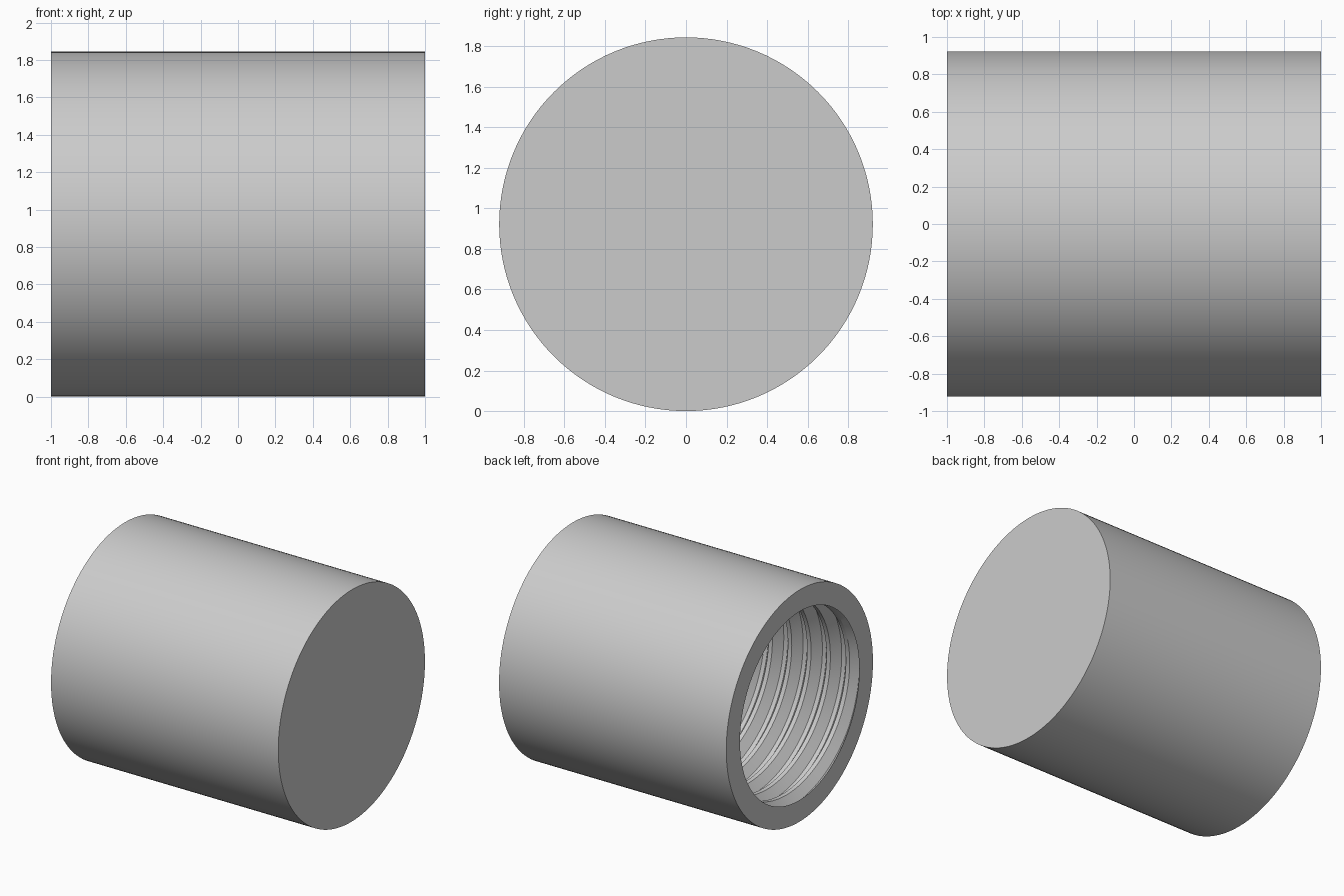
import bpy
import bmesh
from math import cos, sin, tau, radians

old = bpy.data.objects.get("Cube")
if old:
    bpy.data.objects.remove(old, do_unlink=True)

SEGMENTS = 128
RADIUS = 0.922      # outside of the sleeve
BORE = 0.75         # thread crests, and the hole at the open end
DEPTH = 0.07        # groove depth
PITCH = 0.17
OPEN, FLOOR, CLOSED = -1.0, 0.83, 1.0

grey = bpy.data.materials.new("Grey")
grey.use_nodes = True
colour = (0.6, 0.6, 0.6, 1)
grey.diffuse_color = colour
grey.node_tree.nodes["Principled BSDF"].inputs["Base Color"].default_value = colour


def sweep(bm, rows, place):
    """Skin rows of points around the x axis; place(row, turn) gives (x, radius)."""
    columns = []
    for i in range(SEGMENTS + 1):
        turn = i / SEGMENTS
        column = []
        for row in rows:
            x, r = place(row, turn)
            column.append(bm.verts.new((x, r * cos(tau * turn), RADIUS + r * sin(tau * turn))))
        columns.append(column)
    for a, b in zip(columns, columns[1:]):
        for j in range(len(rows) - 1):
            bm.faces.new((a[j], a[j + 1], b[j + 1], b[j]))


def thread(row, turn):
    """Helical groove that fades in at the mouth and out at the floor."""
    along, deep = row
    x = min(max(OPEN + PITCH * (along + turn), OPEN), FLOOR)
    fade = min(1, (x - OPEN) / 0.05, (FLOOR - x) / 0.05)
    return x, BORE + DEPTH * deep * fade


bm = bmesh.new()

# Outer wall with the rim and the closed end, then the floor of the bore
shell = [(OPEN, BORE), (OPEN, RADIUS), (CLOSED, RADIUS), (CLOSED, 0)]
sweep(bm, shell, lambda row, turn: row)
sweep(bm, [(FLOOR, BORE), (FLOOR, 0)], lambda row, turn: row)

# Threaded bore: crest, flank, root, flank for every turn
turns = int((FLOOR - OPEN) / PITCH) + 2
tooth = [(0, 0), (0.2, 0), (0.5, 1), (0.7, 1)]
sweep(bm, [(k + u, d) for k in range(-2, turns) for u, d in tooth], thread)

bmesh.ops.remove_doubles(bm, verts=bm.verts, dist=0.0002)
bmesh.ops.recalc_face_normals(bm, faces=bm.faces)

mesh = bpy.data.meshes.new("threaded_sleeve")
bm.to_mesh(mesh)
bm.free()
mesh.materials.append(grey)
sleeve = bpy.data.objects.new("threaded_sleeve", mesh)
bpy.context.collection.objects.link(sleeve)

# Smooth round walls, crisp rims and thread edges
bpy.ops.object.select_all(action='DESELECT')
sleeve.select_set(True)
bpy.context.view_layer.objects.active = sleeve
bpy.ops.object.shade_smooth_by_angle(angle=radians(25))
